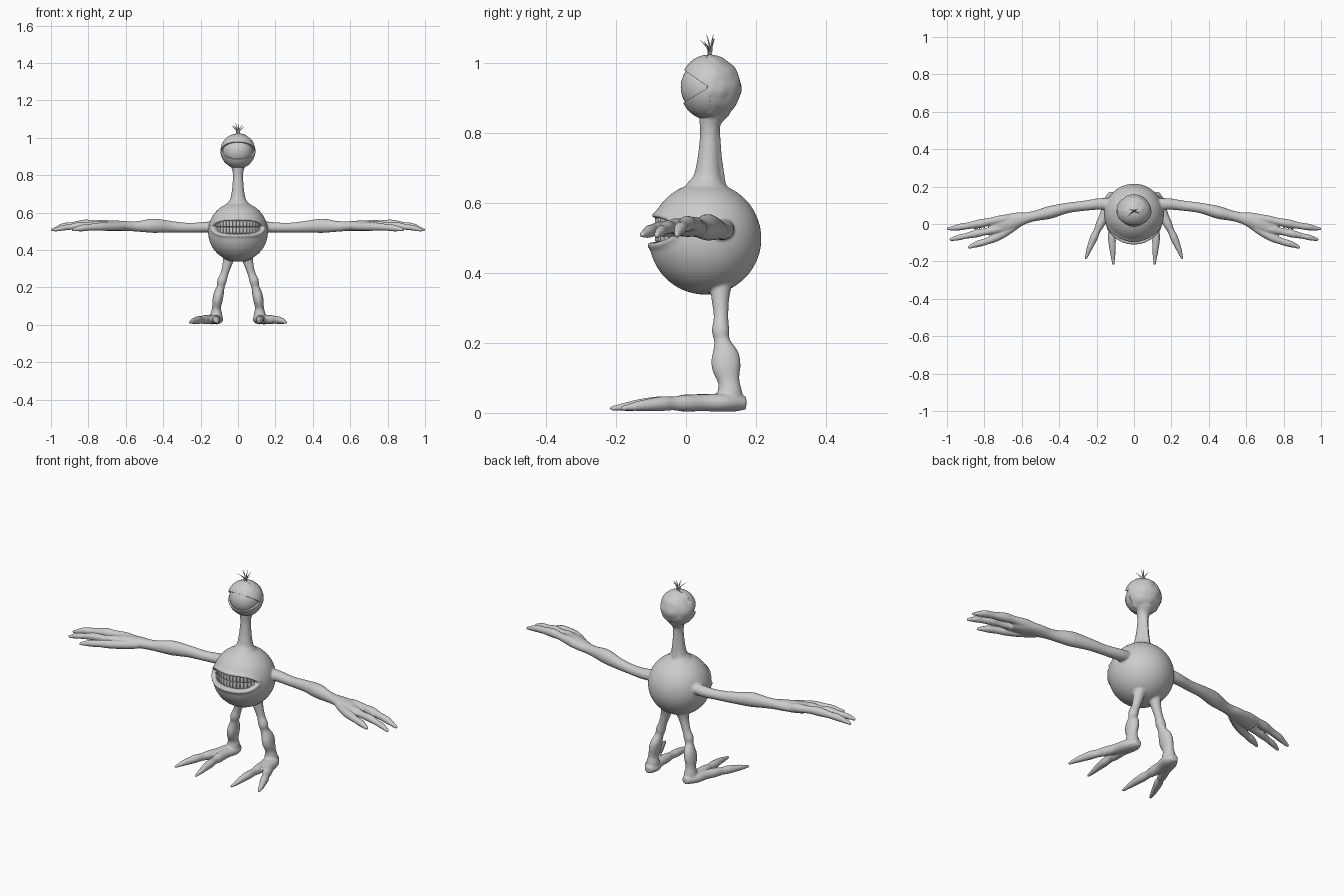
import bpy, bmesh, math
from mathutils import Vector, Matrix, noise

if "Cube" in bpy.data.objects:
    bpy.data.objects.remove(bpy.data.objects["Cube"])


def finish(bm, name, angle=None):
    bmesh.ops.recalc_face_normals(bm, faces=bm.faces)
    me = bpy.data.meshes.new(name)
    bm.to_mesh(me)
    bm.free()
    me.shade_smooth()
    ob = bpy.data.objects.new(name, me)
    bpy.context.collection.objects.link(ob)
    return ob


def spline(pts, steps=6):
    """Catmull-Rom through tuples of any length."""
    p = [pts[0]] + list(pts) + [pts[-1]]
    out = []
    for i in range(1, len(p) - 2):
        for s in range(steps):
            t = s / steps
            out.append([0.5 * (2 * b + (c - a) * t + (2 * a - 5 * b + 4 * c - d) * t * t
                               + (3 * b - a - 3 * c + d) * t ** 3)
                        for a, b, c, d in zip(*p[i - 1:i + 3])])
    return out + [list(pts[-1])]


def limb(bm, pts, side=1, ref=(0, 0, 1), n=20):
    """Loft ellipses along x, y, z, half width, half height."""
    path = spline([(p[0] * side, *p[1:], *((p[3],) if len(p) == 4 else ())) for p in pts])
    pos = [Vector(p[:3]) for p in path]
    rings = []
    for i, p in enumerate(path):
        t = (pos[min(i + 1, len(pos) - 1)] - pos[max(i - 1, 0)]).normalized()
        u = t.cross(Vector(ref)).normalized()
        v = u.cross(t)
        rings.append([bm.verts.new(pos[i] + u * p[3] * math.cos(a) + v * p[4] * math.sin(a))
                      for a in (2 * math.pi * k / n for k in range(n))])
    for a, b in zip(rings, rings[1:]):
        for k in range(n):
            bm.faces.new((a[k], a[(k + 1) % n], b[(k + 1) % n], b[k]))
    bm.faces.new(rings[0])
    bm.faces.new(rings[-1])


skin = bmesh.new()

# Round body with the mouth pressed in and lips raised around it
body_c = Vector((0, 0.055, 0.498))
body = bmesh.ops.create_uvsphere(skin, u_segments=160, v_segments=120, radius=0.16,
                                 matrix=Matrix.Translation(body_c))["verts"]
for v in body:
    dx, dy = v.co.x, v.co.y - body_c.y
    rho = math.hypot(dx, dy)
    t = abs(math.atan2(dx, -dy)) / 1.08
    if rho < 0.05 or t > 1.15:
        continue
    h = 0.036 * (1 - min(t, 1) ** 4)
    d = abs(v.co.z - 0.522) - h
    fade = min(1, (1.15 - t) / 0.2)
    new = rho + 0.007 * fade * math.exp(-((d - 0.009) / 0.009) ** 2)
    if t < 1 and d < 0:
        k = min(1, -d / 0.006)
        new += (min(rho, 0.115) - new) * k
    v.co.x, v.co.y = dx * new / rho, body_c.y + dy * new / rho

# Lumpy back half of the head
head_c = Vector((0, 0.065, 0.93))
for v in bmesh.ops.create_uvsphere(skin, u_segments=48, v_segments=32, radius=0.093,
                                   matrix=Matrix.Translation(head_c))["verts"]:
    v.co += (v.co - head_c) * 0.05 * noise.noise(v.co * 30)
    v.co.y = max(v.co.y, 0.06)

# Neck
limb(skin, [(0, .06, .60, .085), (0, .06, .645, .062), (0, .062, .67, .043), (0, .064, .71, .034),
            (0, .066, .76, .029), (0, .067, .80, .027), (0, .07, .835, .033), (0, .08, .87, .05)],
     ref=(0, 1, 0))
limb(skin, [(0, .10, .62, .02), (0, .098, .68, .012), (0, .09, .74, .012), (0, .085, .82, .012)],
     ref=(0, 1, 0))

arm = [(.10, .10, .53, .035, .03), (.18, .107, .522, .031, .028), (.27, .097, .52, .027, .026),
       (.36, .085, .525, .028, .031), (.45, .062, .53, .034, .038), (.52, .045, .527, .028, .03),
       (.57, .034, .527, .029, .026), (.63, .02, .53, .041, .027), (.70, -.002, .53, .046, .027),
       (.76, -.02, .53, .03, .02)]
fingers = [
    [(.62, .036, .53, .018), (.70, .026, .537, .023), (.77, .013, .54, .020), (.82, .003, .54, .023),
     (.88, -.008, .533, .018), (.93, -.016, .527, .018), (.965, -.022, .517, .013), (1.0, -.027, .506, .007)],
    [(.66, -.015, .53, .018), (.74, -.03, .533, .023), (.80, -.043, .53, .018), (.85, -.053, .53, .02),
     (.90, -.064, .523, .015), (.94, -.073, .518, .015), (.985, -.085, .505, .007)],
    [(.62, -.0, .525, .02), (.68, -.04, .525, .022), (.74, -.073, .525, .022), (.79, -.093, .522, .018),
     (.83, -.105, .518, .018), (.86, -.115, .513, .013), (.888, -.128, .508, .007)]]
leg = [(.045, .10, .38, .035), (.056, .098, .33, .026), (.072, .1, .275, .021), (.086, .099, .235, .025),
       (.092, .103, .205, .021, .023), (.103, .112, .165, .027, .039), (.11, .115, .13, .027, .041),
       (.115, .122, .09, .024, .031), (.116, .125, .055, .032, .036), (.117, .125, .02, .034, .036)]
toes = [
    [(.115, .172, .028, .018), (.117, .13, .029, .038, .026), (.12, .06, .03, .027, .024),
     (.121, 0, .028, .024, .025), (.12, -.035, .027, .018, .02), (.118, -.08, .026, .021, .021),
     (.115, -.13, .023, .017, .017), (.113, -.16, .019, .014), (.11, -.218, .012, .006)],
    [(.118, .165, .028, .018), (.135, .11, .029, .034, .026), (.157, .05, .029, .026, .024),
     (.18, .0, .028, .024, .024), (.197, -.035, .027, .018, .02), (.213, -.07, .026, .021),
     (.232, -.115, .022, .017), (.242, -.14, .019, .014), (.258, -.187, .012, .006)]]
for side in (-1, 1):
    for part in [arm] + fingers + toes:
        limb(skin, part, side)
    limb(skin, leg, side, ref=(0, 1, 0))

# Fuse all the skin into one smooth surface
ob = finish(skin, "skin")
m = ob.modifiers.new("fuse", 'REMESH')
m.mode = 'VOXEL'
m.voxel_size = 0.005
m.use_smooth_shade = True
m = ob.modifiers.new("soften", 'SMOOTH')
m.factor = 0.5
m.iterations = 3

# Eyeball
bm = bmesh.new()
bmesh.ops.create_uvsphere(bm, u_segments=48, v_segments=32, radius=0.081,
                          matrix=Matrix.Translation((0, 0.066, 0.93)))
finish(bm, "eyeball")

# Eyelids hinged at the sides of the eye
for name, a0, a1 in (("upper_eyelid", 32, 97), ("lower_eyelid", -29, -97)):
    bm = bmesh.new()
    rows = []
    for i in range(17):
        th = math.radians(a0 + (a1 - a0) * i / 16)
        rows.append([])
        for j in range(33):
            ph = math.radians(2 + 176 * j / 32)
            r = 0.088 * math.sin(ph)
            rows[-1].append(bm.verts.new(head_c + Vector((0.088 * math.cos(ph), -0.89 * r * math.cos(th),
                                                          r * math.sin(th)))))
    for a, b in zip(rows, rows[1:]):
        for j in range(32):
            bm.faces.new((a[j], a[j + 1], b[j + 1], b[j]))
    ob = finish(bm, name)
    m = ob.modifiers.new("thickness", 'SOLIDIFY')
    m.thickness = 0.01
    m.offset = 0
    m = ob.modifiers.new("round", 'BEVEL')
    m.width = 0.003
    m.segments = 2

# Two rows of teeth on an arc
for name, z, h in (("upper_teeth", 0.541, 0.034), ("lower_teeth", 0.506, 0.034)):
    bm = bmesh.new()
    for i in range(15):
        a = (i - 7) * 0.132
        mat = (Matrix.Translation((0, body_c.y, z)) @ Matrix.Rotation(a, 4, 'Z')
               @ Matrix.Translation((0, -0.131, 0)) @ Matrix.Diagonal((0.0178, 0.026, h, 1)))
        bmesh.ops.create_cube(bm, size=1, matrix=mat)
    ob = finish(bm, name)
    m = ob.modifiers.new("round", 'BEVEL')
    m.width = 0.004
    m.segments = 3

# Tuft of hair strands
for i, (dx, dy, h) in enumerate([(-.035, -.03, .045), (-.014, -.012, .062), (.006, .008, .06),
                                 (.024, .012, .05), (.036, -.018, .04), (-.024, .01, .05)]):
    cu = bpy.data.curves.new("hair", 'CURVE')
    cu.dimensions = '3D'
    cu.bevel_depth = 0.003
    cu.bevel_resolution = 2
    cu.use_fill_caps = True
    sp = cu.splines.new('POLY')
    pts = spline([(dx * .15, .07 + dy * .15, 1.015, 1), (dx * .3, .07 + dy * .3, 1.02 + h * .5, .8),
                  (dx, .07 + dy, 1.02 + h, .15)])
    sp.points.add(len(pts) - 1)
    for q, p in zip(sp.points, pts):
        q.co = (*p[:3], 1)
        q.radius = p[3]
    bpy.context.collection.objects.link(bpy.data.objects.new("hair_strand_%d" % (i + 1), cu))
